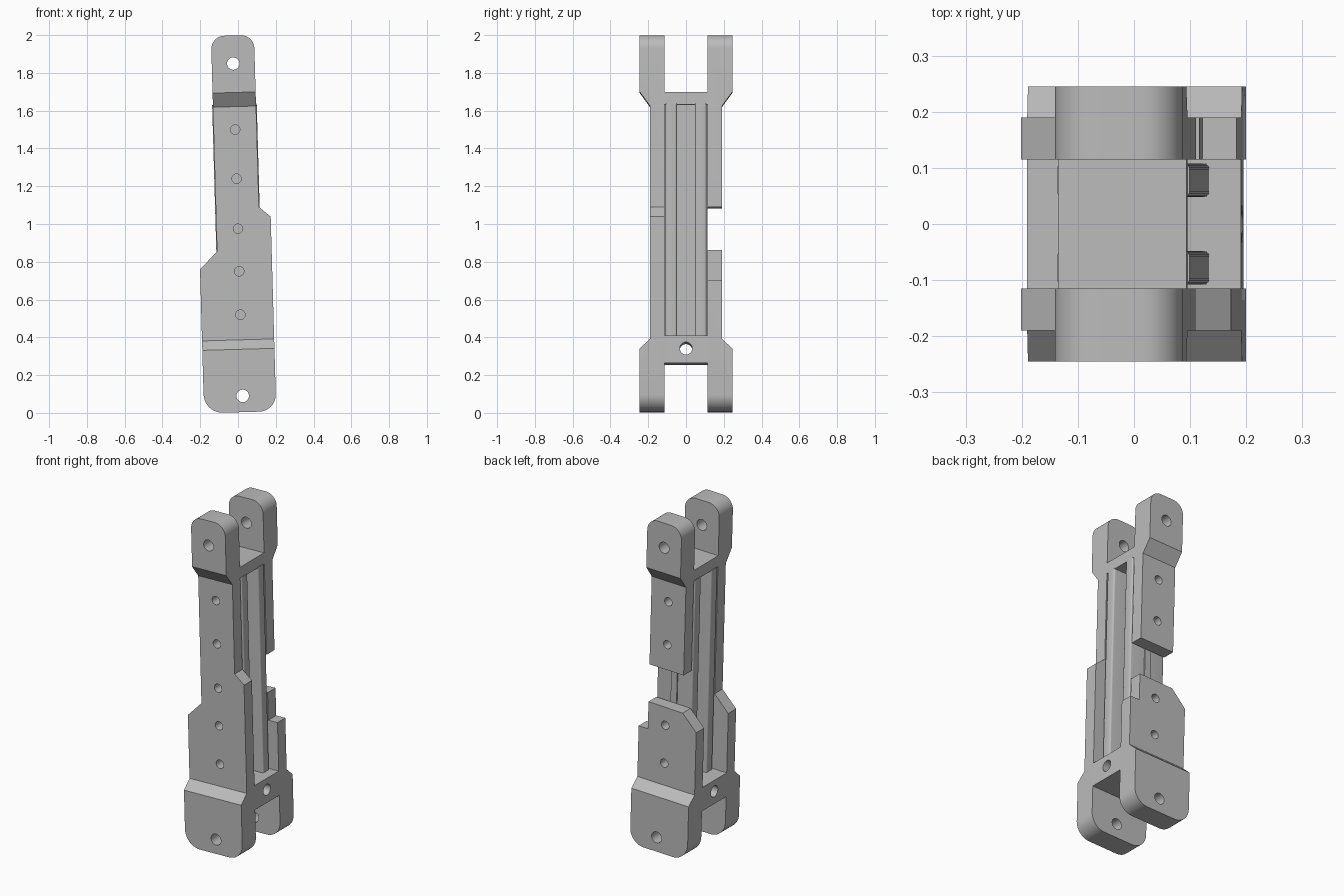
import bpy, bmesh, math
from mathutils import Matrix, Vector

if "Cube" in bpy.data.objects:
    bpy.data.objects.remove(bpy.data.objects["Cube"], do_unlink=True)

grey = bpy.data.materials.new("plain grey")
grey.use_nodes = True
grey.diffuse_color = (0.5, 0.5, 0.5, 1)
grey.node_tree.nodes["Principled BSDF"].inputs["Base Color"].default_value = (0.5, 0.5, 0.5, 1)

INNER, OUTER, FLARE = 0.115, 0.19, 0.245   # side thicknesses in y
LEFT, RIGHT, HALF = -0.207, 0.175, 0.114   # wide and narrow widths in x
TOP, BOTTOM = 1.9986, 0.004
TILT = Matrix.Translation((0.0275, 0, 0)) @ Matrix.Rotation(-math.atan(0.0284), 4, 'Y')


def finish(name, bm):
    bmesh.ops.recalc_face_normals(bm, faces=bm.faces)
    mesh = bpy.data.meshes.new(name)
    bm.to_mesh(mesh)
    bm.free()
    mesh.materials.append(grey)
    obj = bpy.data.objects.new(name, mesh)
    bpy.context.collection.objects.link(obj)
    return obj


def rounded(corners, steps=10):
    """Outline from (x, z, radius) corners; rounded corners are square ones."""
    pts = []
    for i, (x, z, r) in enumerate(corners):
        p = Vector((x, z))
        if not r:
            pts.append(p)
            continue
        a = (Vector(corners[i - 1][:2]) - p).normalized()
        b = (Vector(corners[(i + 1) % len(corners)][:2]) - p).normalized()
        for k in range(steps + 1):
            t = math.pi / 2 * k / steps
            pts.append(p + r * (a + b - b * math.cos(t) - a * math.sin(t)))
    return pts


def prism(name, pts, lo, hi, axis='Y'):
    """Extrude an outline along y (points are x, z) or x (points are y, z)."""
    bm = bmesh.new()
    place = (lambda p, d: (p[0], d, p[1])) if axis == 'Y' else (lambda p, d: (d, p[0], p[1]))
    face = bm.faces.new([bm.verts.new(place(p, lo)) for p in pts])
    ext = bmesh.ops.extrude_face_region(bm, geom=[face])
    shift = (0, hi - lo, 0) if axis == 'Y' else (hi - lo, 0, 0)
    bmesh.ops.translate(bm, vec=shift, verts=[v for v in ext["geom"] if isinstance(v, bmesh.types.BMVert)])
    return finish(name, bm)


def box(name, x0, x1, y0, y1, z0, z1):
    return prism(name, [(x0, z0), (x1, z0), (x1, z1), (x0, z1)], y0, y1)


def rod(z, r, lo, hi, axis='Y'):
    ring = [(r * math.cos(math.tau * k / 32), z + r * math.sin(math.tau * k / 32)) for k in range(32)]
    return prism("hole_cutter", ring, lo, hi, axis)


def cut(obj, cutter):
    mod = obj.modifiers.new("cut", 'BOOLEAN')
    mod.operation, mod.solver, mod.object = 'DIFFERENCE', 'EXACT', cutter
    with bpy.context.temp_override(object=obj, active_object=obj):
        bpy.ops.object.modifier_apply(modifier=mod.name)
    bpy.data.objects.remove(cutter, do_unlink=True)


def side_plate(name, corners, side, fork_hole, small_holes):
    """A fork cheek and thinner web, relieved on the outside between the flares."""
    lo, hi = sorted((side * INNER, side * FLARE))
    obj = prism(name, rounded(corners), lo, hi)
    slope = 0.05 / (FLARE - OUTER)
    far = FLARE + 0.055
    relief = [(OUTER, 0.387), (far, 0.387 - slope * 0.11), (far, 1.772), (OUTER, 1.622)]
    cut(obj, prism("relief_cutter", [(side * y, z) for y, z in relief], -0.4, 0.4, 'X'))
    for z, r in [(z, 0.033) for z in fork_hole] + [(z, 0.025) for z in small_holes]:
        cut(obj, rod(z, r, lo - 0.02, hi + 0.02))
    return obj


foot = [(LEFT, BOTTOM, 0.1), (RIGHT, BOTTOM, 0.09)]
head = [(HALF, TOP, 0.07), (-HALF, TOP, 0.07)]
hip = [(-HALF, 0.858, 0), (LEFT, 0.766, 0)]

parts = [
    # continuous front side
    side_plate("front_side", foot + [(RIGHT, 1.035, 0), (HALF, 1.087, 0)] + head + hip,
               -1, (0.09, 1.85), (1.5, 1.24, 0.975, 0.75, 0.52)),
    # back side, split by a gap
    side_plate("back_upper_side", [(-HALF, 1.087, 0), (HALF, 1.087, 0)] + head,
               1, (1.85,), (1.5, 1.24)),
    side_plate("back_lower_side", foot + [(RIGHT, 0.695, 0), (HALF, 0.695, 0), (HALF, 0.86, 0)] + hip,
               1, (0.09,), (0.75, 0.52)),
]

# end blocks joining the two sides
lower = box("lower_block", LEFT, RIGHT, -INNER, INNER, 0.26, 0.405)
cut(lower, rod(0.337, 0.033, -0.4, 0.4, 'X'))
parts += [lower, box("upper_block", -HALF, HALF, -INNER, INNER, 1.63, 1.697)]

# two long rails with softened edges and the web between them
for name, y0 in (("front_rail", -0.108), ("back_rail", 0.048)):
    rail = box(name, -0.118, 0.118, y0, y0 + 0.06, 0.4, 1.635)
    bm = bmesh.new()
    bm.from_mesh(rail.data)
    long_edges = [e for e in bm.edges if abs(e.verts[0].co.z - e.verts[1].co.z) > 1]
    bmesh.ops.bevel(bm, geom=long_edges, offset=0.01, segments=4, profile=0.5, affect='EDGES')
    bm.to_mesh(rail.data)
    bm.free()
    parts.append(rail)
parts.append(box("centre_web", -0.02, 0.02, -INNER, INNER, 0.4, 1.635))

# lean the whole link and shade it
for obj in parts:
    obj.data.transform(TILT)
    bpy.ops.object.select_all(action='DESELECT')
    obj.select_set(True)
    bpy.context.view_layer.objects.active = obj
    bpy.ops.object.shade_smooth_by_angle(angle=math.radians(30))
